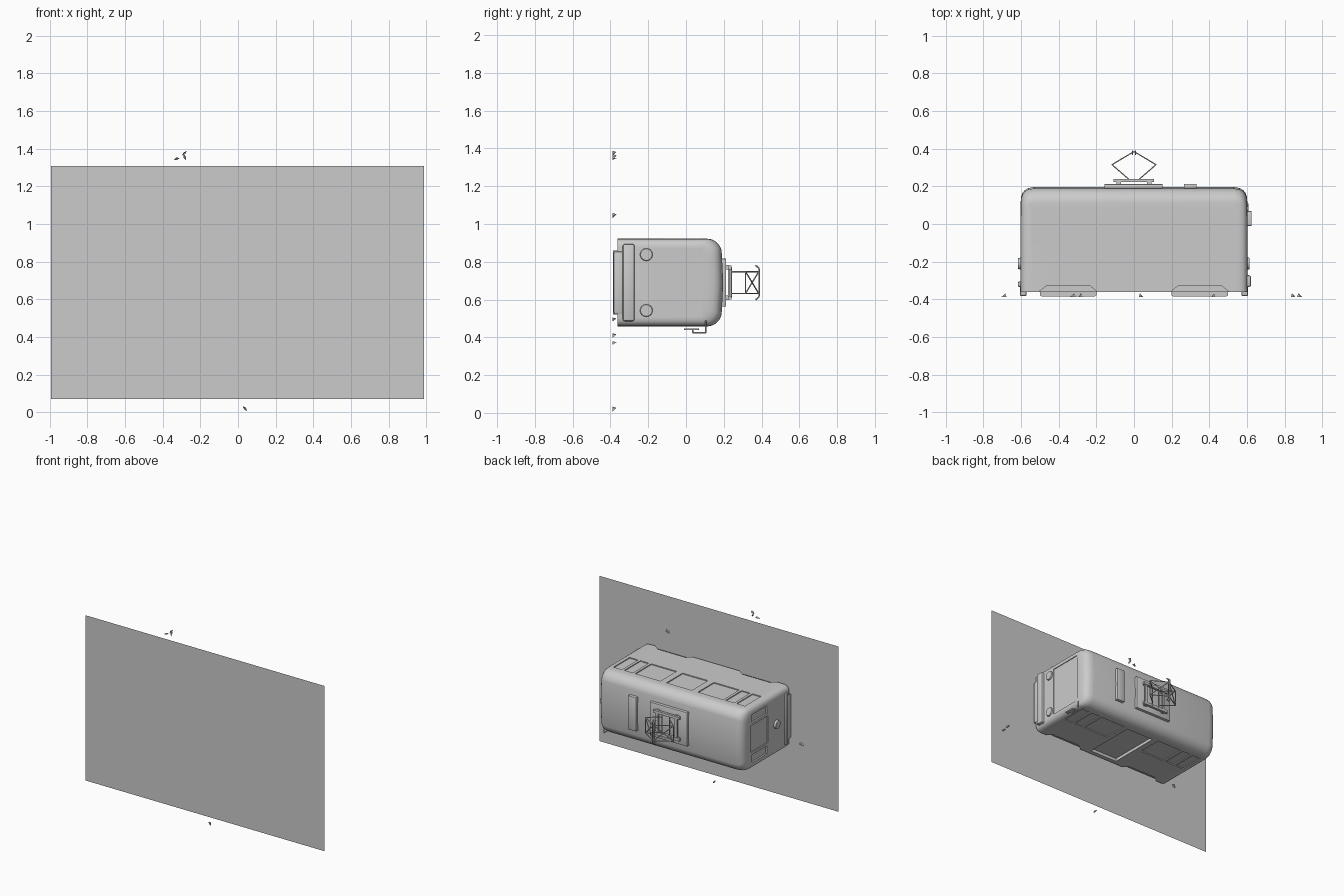
import bpy, bmesh, math
from mathutils import Vector

if "Cube" in bpy.data.objects:
    bpy.data.objects.remove(bpy.data.objects["Cube"])

ZC = 0.69  # height of the tram's centre line (it lies with its roof facing +y)
grey = bpy.data.materials.new("plain_grey")
grey.diffuse_color = (0.6, 0.6, 0.6, 1)
grey.use_nodes = True
grey.node_tree.nodes["Principled BSDF"].inputs["Base Color"].default_value = grey.diffuse_color


def finish(name, bm, smooth=False):
    bmesh.ops.recalc_face_normals(bm, faces=bm.faces)
    me = bpy.data.meshes.new(name)
    bm.to_mesh(me)
    bm.free()
    me.materials.append(grey)
    ob = bpy.data.objects.new(name, me)
    bpy.context.collection.objects.link(ob)
    if smooth:
        shade(ob)
    return ob


def shade(ob):
    bpy.ops.object.select_all(action='DESELECT')
    ob.select_set(True)
    bpy.context.view_layer.objects.active = ob
    bpy.ops.object.shade_smooth_by_angle(angle=math.radians(35))


def add_box(bm, x0, x1, y0, y1, z0, z1):
    """z is measured from the tram centre line"""
    vs = bmesh.ops.create_cube(bm, size=1)["verts"]
    for v in vs:
        v.co = Vector(((x0 + x1) / 2 + v.co.x * (x1 - x0),
                       (y0 + y1) / 2 + v.co.y * (y1 - y0),
                       ZC + (z0 + z1) / 2 + v.co.z * (z1 - z0)))


def box(name, *dims, bevel=0):
    bm = bmesh.new()
    add_box(bm, *dims)
    if bevel:
        bmesh.ops.bevel(bm, geom=bm.edges[:], offset=bevel, segments=2,
                        profile=0.5, affect='EDGES')
    return finish(name, bm, bevel > 0)


def add_prism(bm, pts, z0, z1):
    """extrude an x-y outline along z"""
    a = [bm.verts.new((x, y, ZC + z0)) for x, y in pts]
    b = [bm.verts.new((x, y, ZC + z1)) for x, y in pts]
    bm.faces.new(a)
    bm.faces.new(b[::-1])
    for i in range(len(a)):
        j = (i + 1) % len(a)
        bm.faces.new((a[i], a[j], b[j], b[i]))


def rods(name, pairs, r):
    bm = bmesh.new()
    for p, q in pairs:
        p, q = Vector(p), Vector(q)
        p.z += ZC
        q.z += ZC
        vs = bmesh.ops.create_cone(bm, cap_ends=True, segments=6, radius1=r,
                                   radius2=r, depth=(q - p).length)["verts"]
        rot = (q - p).to_track_quat('Z', 'Y')
        for v in vs:
            v.co = rot @ v.co + (p + q) / 2
    return finish(name, bm)


def lamp(name, x, z, r, depth):
    bm = bmesh.new()
    vs = bmesh.ops.create_cone(bm, cap_ends=True, segments=24, radius1=r,
                               radius2=r * 0.85, depth=depth)["verts"]
    side = 1 if x > 0 else -1
    for v in vs:
        v.co = Vector((x + side * v.co.z, -0.21 + v.co.x, ZC + z + v.co.y))
    return finish(name, bm, True)


# Tram body: cross-sections lofted along x, narrowing at both ends
def section(w, t):
    pts = [(-0.362, w), (t - 0.085, w)]
    for i in range(1, 9):
        a = i / 8 * math.radians(80)
        pts.append((t - 0.085 + 0.078 * math.sin(a), w - 0.08 + 0.08 * math.cos(a)))
    pts.append((t, 0))
    return pts + [(y, -z) for y, z in pts[-2::-1]]


half = [(0.602, 0.19, 0.115), (0.599, 0.205, 0.145), (0.592, 0.217, 0.165),
        (0.58, 0.226, 0.18), (0.56, 0.231, 0.191), (0.53, 0.232, 0.197)]
stations = [(-x, w, t) for x, w, t in half] + half[::-1]
bm = bmesh.new()
rings = [[bm.verts.new((x, y, ZC + z)) for y, z in section(w, t)] for x, w, t in stations]
n = len(rings[0])
for a, b in zip(rings, rings[1:]):
    for i in range(n):
        j = (i + 1) % n
        bm.faces.new((a[i], a[j], b[j], b[i]))
bm.faces.new(rings[0])
bm.faces.new(rings[-1][::-1])
body = finish("tram_body", bm)

# Recesses: side windows, door panes, end windows, doorway and bogie arches
bm = bmesh.new()
for s in (1, -1):
    z0, z1 = sorted((s * 0.225, s * 0.26))
    for x, w in ((-0.26, 0.21), (0, 0.21), (0.26, 0.21),
                 (-0.51, 0.07), (-0.42, 0.07), (0.42, 0.07), (0.51, 0.07)):
        if s < 0 and x == 0:
            continue
        add_box(bm, x - w / 2, x + w / 2, -0.11, 0.08, z0, z1)
    add_box(bm, -0.65, -0.59, -0.1, 0.08, *sorted((s * 0.12, s * 0.18)))
add_box(bm, -0.65, -0.594, -0.11, 0.09, -0.1, 0.1)         # rear middle window
add_box(bm, 0.596, 0.65, -0.17, 0.09, -0.183, 0.183)       # windscreen
add_box(bm, -0.11, 0.12, -0.33, 0.07, -0.26, -0.21)        # side doorway
for s in (1, -1):
    arch = [(s * 0.51, -0.4), (s * 0.505, -0.36), (s * 0.465, -0.328),
            (s * 0.235, -0.328), (s * 0.195, -0.36), (s * 0.19, -0.4)]
    for a, b in ((0.215, 0.26), (-0.26, -0.215)):
        add_prism(bm, arch, a, b)
cutter = finish("recess_cutter", bm)
cutter.hide_render = True
mod = body.modifiers.new("recesses", 'BOOLEAN')
mod.operation = 'DIFFERENCE'
mod.solver = 'EXACT'
mod.object = cutter
bpy.context.view_layer.objects.active = body
bpy.ops.object.modifier_apply(modifier=mod.name)
bpy.data.objects.remove(cutter)
shade(body)

# Bogies under the floor
for s, name in ((-1, "rear_bogie"), (1, "front_bogie")):
    bm = bmesh.new()
    add_prism(bm, [(s * 0.5, -0.35), (s * 0.2, -0.35), (s * 0.2, -0.378),
                   (s * 0.212, -0.386), (s * 0.488, -0.386), (s * 0.5, -0.378)],
              -0.17, 0.17)
    finish(name, bm)

# Ends: bumpers, valances and lamps
box("front_bumper", 0.585, 0.622, -0.335, -0.272, -0.205, 0.205, bevel=0.012)
box("rear_bumper", -0.617, -0.585, -0.335, -0.305, -0.19, 0.19, bevel=0.008)
for s, name in ((-1, "rear_valance"), (1, "front_valance")):
    box(name, *sorted((s * 0.57, s * 0.606)), -0.383, -0.33, -0.165, 0.165, bevel=0.008)
for s in (1, -1):
    lamp("headlight", 0.602, s * 0.148, 0.036, 0.02)
lamp("rear_lamp", -0.606, 0, 0.033, 0.022)

# Mirror on the front corner
box("mirror", 0.597, 0.625, -0.01, 0.068, -0.252, -0.242, bevel=0.003)
rods("mirror_arm", [((0.605, 0.105, -0.2), (0.605, 0.105, -0.267)),
                    ((0.605, 0.105, -0.267), (0.605, 0.035, -0.267)),
                    ((0.605, 0.035, -0.267), (0.605, 0.035, -0.245))], 0.004)

# Roof: equipment box and current collector base
box("roof_box", 0.265, 0.333, 0.18, 0.213, -0.127, 0.127, bevel=0.004)
box("collector_plinth", -0.157, 0.152, 0.18, 0.212, -0.127, 0.127, bevel=0.004)
for s in (1, -1):
    box("collector_rail", -0.11, 0.105, 0.222, 0.24, *sorted((s * 0.07, s * 0.09)))
    box("collector_crossbar", *sorted((s * 0.07, s * 0.09)), 0.222, 0.234, -0.09, 0.09)
    for x in (0.08, -0.08):
        box("collector_foot", x - 0.012, x + 0.012, 0.208, 0.224, s * 0.08 - 0.012, s * 0.08 + 0.012)

# Folding collector frame: diamond arms, braces and contact bar
pairs = []
for s in (1, -1):
    for z in (0.058, -0.058):
        pairs.append(((s * 0.03, 0.24, z), (s * 0.117, 0.315, z)))
        pairs.append(((s * 0.117, 0.315, z), (0, 0.385, z)))
        pairs.append(((s * 0.117, 0.315, z), (0, 0.385, -z)))
    pairs.append(((s * 0.117, 0.315, -0.06), (s * 0.117, 0.315, 0.06)))
    pairs.append(((s * 0.03, 0.24, -0.08), (s * 0.03, 0.24, 0.08)))
rods("collector_arms", pairs, 0.0035)
bar = []
for x in (0.008, -0.008):
    bar.append(((x, 0.387, -0.075), (x, 0.387, 0.075)))
    for s in (1, -1):
        bar.append(((x, 0.387, s * 0.075), (x, 0.368, s * 0.092)))
rods("contact_bar", bar, 0.004)

# Ground sheet behind the wheels
bm = bmesh.new()
bm.faces.new([bm.verts.new(p) for p in ((-0.992, -0.388, 0.07), (0.988, -0.388, 0.07),
                                        (0.988, -0.388, 1.308), (-0.992, -0.388, 1.308))])
finish("ground_sheet", bm)

# Small leaf tufts scattered on the ground plane
bm = bmesh.new()
for x, z, ang in ((-0.325, 1.346, 0.3), (-0.285, 1.375, 0.8), (-0.283, 1.355, 2.0),
                  (0.037, 0.02, 2.3), (0.42, 1.045, 0.9), (-0.69, 0.495, 0.6),
                  (0.845, 0.41, 2.4), (0.88, 0.37, 2.6)):
    d = Vector((math.cos(ang), 0, math.sin(ang))) * 0.017
    e = Vector((-d.z, 0, d.x)) * 0.4
    c = Vector((x, -0.388, z))
    base = [bm.verts.new(p) for p in (c - d, c + e, c + d, c - e)]
    tip = bm.verts.new(c + d * 0.5 + Vector((0, 0.02, 0)))
    for i in range(4):
        bm.faces.new((base[i], base[(i + 1) % 4], tip))
finish("leaf_tufts", bm)
